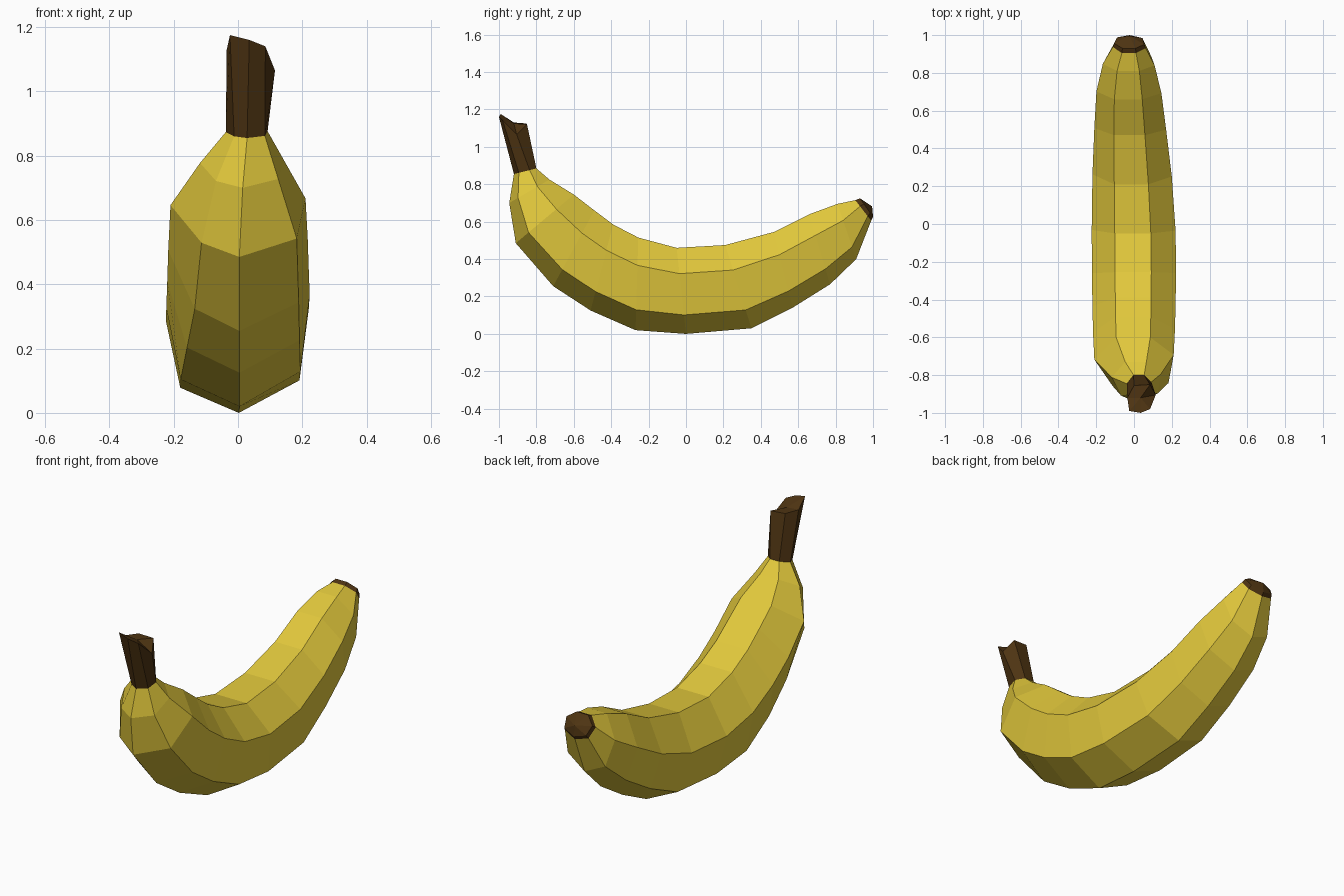
import bpy

if "Cube" in bpy.data.objects:
    bpy.data.objects.remove(bpy.data.objects["Cube"])

def material(name, color):
    m = bpy.data.materials.new(name)
    m.diffuse_color = (*color, 1)
    m.use_nodes = True
    m.node_tree.nodes["Principled BSDF"].inputs["Base Color"].default_value = m.diffuse_color
    return m

YELLOW = material("yellow_peel", (0.76, 0.58, 0.045))
BROWN = material("dark_brown", (0.076, 0.034, 0.006))

# Seven-sided cross-section: (sideways fraction, fraction from outer to inner curve)
SECTION = [(0.02, 0), (0.87, 0.22), (1, 0.70), (0.41, 1), (-0.45, 1), (-1, 0.62), (-0.8, 0.17)]

def ring(oy, oz, iy, iz, cx, w, left=-0.8):
    pts = []
    for k, (s, t) in enumerate(SECTION):
        if k == 6:
            s = left
        pts.append((cx + s * w, oy + (iy - oy) * t, oz + (iz - oz) * t))
    return pts

def loft(name, rings, mat, cap=None):
    n = len(SECTION)
    verts = [p for r in rings for p in r]
    faces = []
    for a in range(len(rings) - 1):
        for k in range(n):
            j = (k + 1) % n
            faces.append((a * n + k, (a + 1) * n + k, (a + 1) * n + j, a * n + j))
    if cap:
        base = (len(rings) - 1) * n
        verts.append(cap)
        faces += [(base + k, len(verts) - 1, base + (k + 1) % n) for k in range(n)]
    # the sweep runs towards +y, so reverse it for outward normals where needed
    mesh = bpy.data.meshes.new(name)
    mesh.from_pydata(verts, [], faces)
    mesh.materials.append(mat)
    ob = bpy.data.objects.new(name, mesh)
    bpy.context.collection.objects.link(ob)
    return ob

# Peel rings: outer y, z, inner y, z, centre x, half width, lower-left offset
body = [ring(*r) for r in [
    (-0.92, 0.855, -0.80, 0.885, 0.027, 0.065, -0.6),
    (-0.945, 0.70, -0.73, 0.825, 0.012, 0.13, -0.62),
    (-0.91, 0.485, -0.60, 0.745, 0.0, 0.21, -0.54),
    (-0.71, 0.255, -0.49, 0.66, 0.0, 0.217, -0.62),
    (-0.51, 0.125, -0.39, 0.585, 0.0, 0.22, -0.72),
    (-0.27, 0.02, -0.255, 0.515, 0.0, 0.223),
    (0.0, 0.0, -0.05, 0.46, -0.002, 0.222),
    (0.35, 0.03, 0.21, 0.475, -0.01, 0.21),
    (0.57, 0.14, 0.47, 0.545, -0.02, 0.19),
    (0.77, 0.265, 0.66, 0.64, -0.027, 0.172),
    (0.91, 0.40, 0.81, 0.695, -0.028, 0.137),
    (0.99, 0.605, 0.905, 0.715, -0.025, 0.087)]]
peel = loft("banana_peel", body, YELLOW)

# Blossom tip
tip_end = ring(1.0, 0.625, 0.93, 0.725, -0.025, 0.08)
tip = loft("blossom_tip", [body[-1], tip_end], BROWN, (-0.025, 0.995, 0.682))

# Stem with a slanted, uneven cut
cut = [(0.035, -1.0, 1.16), (0.085, -0.98, 1.14), (0.115, -0.905, 1.065), (0.085, -0.85, 1.12),
       (0.0, -0.855, 1.125), (-0.035, -0.92, 1.13), (-0.025, -0.99, 1.175)]
stem = loft("stem", [body[0], cut], BROWN, (0.035, -0.92, 1.125))

# Face normals outward
import bmesh
for ob, flip in ((peel, True), (tip, True), (stem, False)):
    bm = bmesh.new()
    bm.from_mesh(ob.data)
    bm.normal_update()
    c = sum((v.co for v in bm.verts), bm.verts[:][0].co * 0) / len(bm.verts)
    score = sum((f.calc_center_median() - c).dot(f.normal) * f.calc_area() for f in bm.faces)
    if score < 0:
        bmesh.ops.reverse_faces(bm, faces=bm.faces[:])
    bm.to_mesh(ob.data)
    bm.free()
